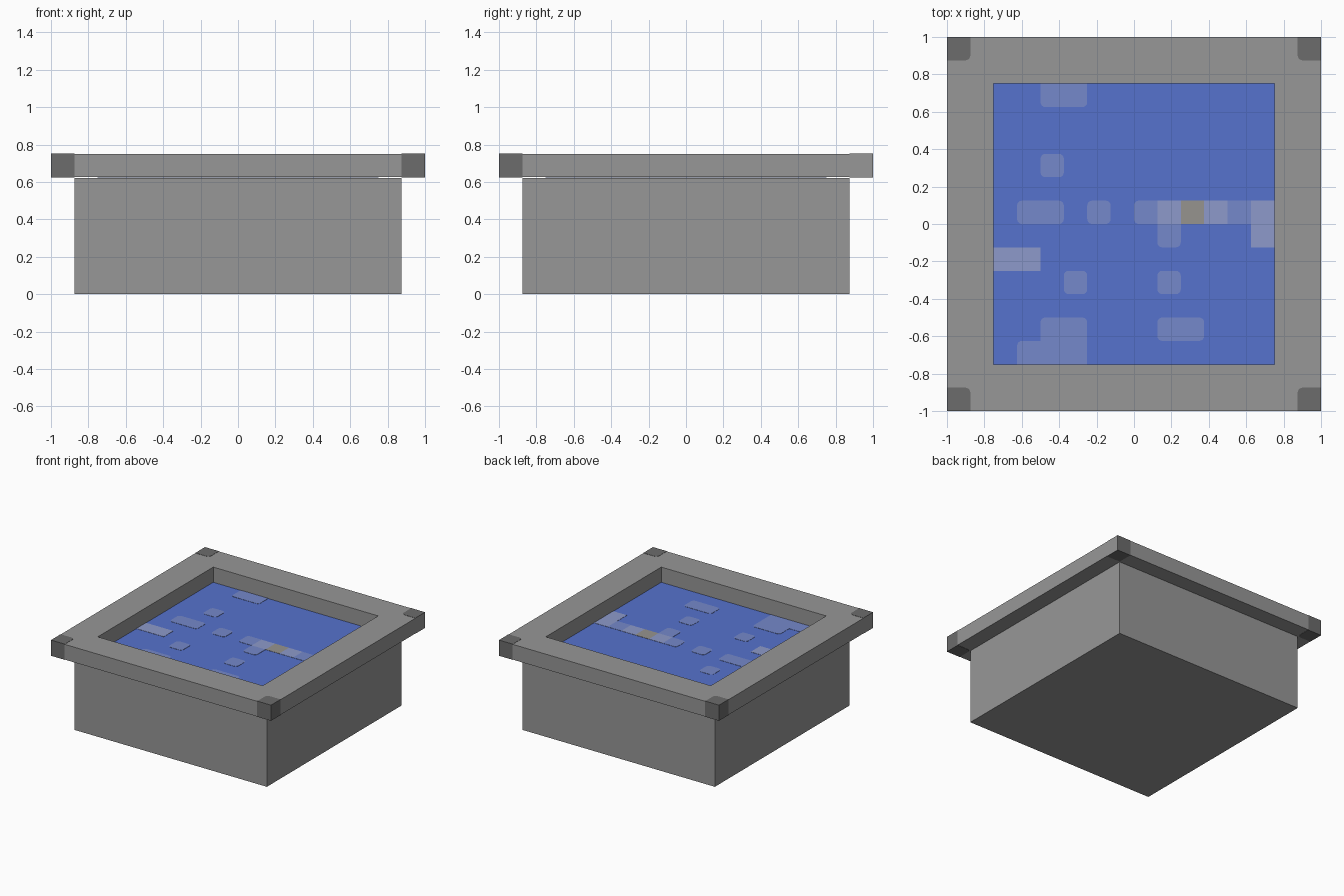
import bpy
import bmesh
from math import cos, sin, pi

old = bpy.data.objects.get("Cube")
if old:
    bpy.data.objects.remove(old, do_unlink=True)

C = 0.125          # one module of the layout
LEVEL = 5 * C      # water surface and underside of the rim
TOP = 6 * C
THIN = 0.002


def material(name, srgb):
    rgb = [((c / 255 + 0.055) / 1.055) ** 2.4 for c in srgb]
    m = bpy.data.materials.new(name)
    m.use_nodes = True
    m.diffuse_color = (*rgb, 1)
    m.node_tree.nodes["Principled BSDF"].inputs["Base Color"].default_value = (*rgb, 1)
    return m


stone = material("grey stone", (151, 151, 151))
dark = material("dark stone", (108, 108, 108))
blue = material("water blue", (86, 114, 205))
ripple = material("ripple blue", (117, 137, 203))
foam = material("pale foam", (141, 154, 203))
sand = material("sandy grey", (150, 148, 143))


def finish(bm, name, *mats):
    bmesh.ops.recalc_face_normals(bm, faces=bm.faces)
    mesh = bpy.data.meshes.new(name)
    bm.to_mesh(mesh)
    bm.free()
    for m in mats:
        mesh.materials.append(m)
    obj = bpy.data.objects.new(name, mesh)
    bpy.context.collection.objects.link(obj)
    return obj


def extrude_up(bm, height):
    ext = bmesh.ops.extrude_face_region(bm, geom=bm.faces[:])
    verts = [v for v in ext["geom"] if isinstance(v, bmesh.types.BMVert)]
    bmesh.ops.translate(bm, vec=(0, 0, height), verts=verts)


def plate(name, x, y, w, h, z, mat, rounded="", height=THIN, r=0.026):
    """Thin slab in module units; rounded lists corners a b c d, counter-clockwise from +x +y."""
    bm = bmesh.new()
    x0, x1, y0, y1 = x * C, (x + w) * C, y * C, (y + h) * C
    corners = zip("abcd", ((x1, y1), (x0, y1), (x0, y0), (x1, y0)),
                  ((-1, -1), (1, -1), (1, 1), (-1, 1)))
    pts = []
    for i, (key, (cx, cy), (sx, sy)) in enumerate(corners):
        if key in rounded:
            for k in range(5):
                a = (i + k / 4) * pi / 2
                pts.append((cx + r * (sx + cos(a)), cy + r * (sy + sin(a)), z))
        else:
            pts.append((cx, cy, z))
    bm.faces.new([bm.verts.new(p) for p in pts])
    extrude_up(bm, height)
    return finish(bm, name, mat)


# Basin body and water surface
plate("basin_body", -7, -7, 14, 14, 0, stone, height=LEVEL - 0.004)
plate("water_surface", -6, -6, 12, 12, LEVEL - THIN, blue)

# Overhanging square rim, with dark ends on some of its outer sides
bm = bmesh.new()
cuts = [k * C for k in (-8, -7, -6, 6, 7, 8)]
grid = [[bm.verts.new((x, y, LEVEL)) for y in cuts] for x in cuts]
for i in range(5):
    for j in range(5):
        if (i, j) != (2, 2):
            bm.faces.new((grid[i][j], grid[i + 1][j], grid[i + 1][j + 1], grid[i][j + 1]))
bmesh.ops.delete(bm, geom=[v for v in bm.verts if not v.link_faces], context='VERTS')
extrude_up(bm, C)
bm.normal_update()
for f in bm.faces:
    p, n = f.calc_center_median(), f.normal
    at_corner = min(abs(p.x), abs(p.y)) > 7 * C
    if at_corner and (abs(n.y) > 0.5 or (abs(n.x) > 0.5 and p.x * p.y < 0)):
        f.material_index = 1
finish(bm, "rim", stone, dark)

# Corner patches above and below the rim, rounded towards the middle
for key, x, y in (("c", 7, 7), ("d", -8, 7), ("a", -8, -8), ("b", 7, -8)):
    plate("rim_corner_top", x, y, 1, 1, TOP, dark, key)
    plate("rim_corner_underside", x, y, 1, 1, LEVEL - THIN, dark, key)

# Soft ripples on the water: x, y, width, depth, rounded corners
for x, y, w, h, corners in (
        (-4, 5, 2, 1, "cd"), (-4, 2, 1, 1, "abcd"), (-5, 0, 2, 1, "abcd"),
        (-2, 0, 1, 1, "abcd"), (0, 0, 1, 1, "bc"), (4, 0, 1, 1, ""),
        (1, -1, 1, 1, "cd"), (-3, -3, 1, 1, "abcd"), (1, -3, 1, 1, "abcd"),
        (-4, -6, 2, 2, "ab"), (-5, -6, 1, 1, "b"), (1, -5, 2, 1, "abcd")):
    plate("water_ripple", x, y, w, h, LEVEL, ripple, corners)

# Pale foam blocks and the sandy spot between them
for x, y, w, h in ((1, 0, 1, 1), (3, 0, 1, 1), (5, -1, 1, 2), (-6, -2, 2, 1)):
    plate("foam_patch", x, y, w, h, LEVEL, foam)
plate("sandy_spot", 2, 0, 1, 1, LEVEL, sand)
